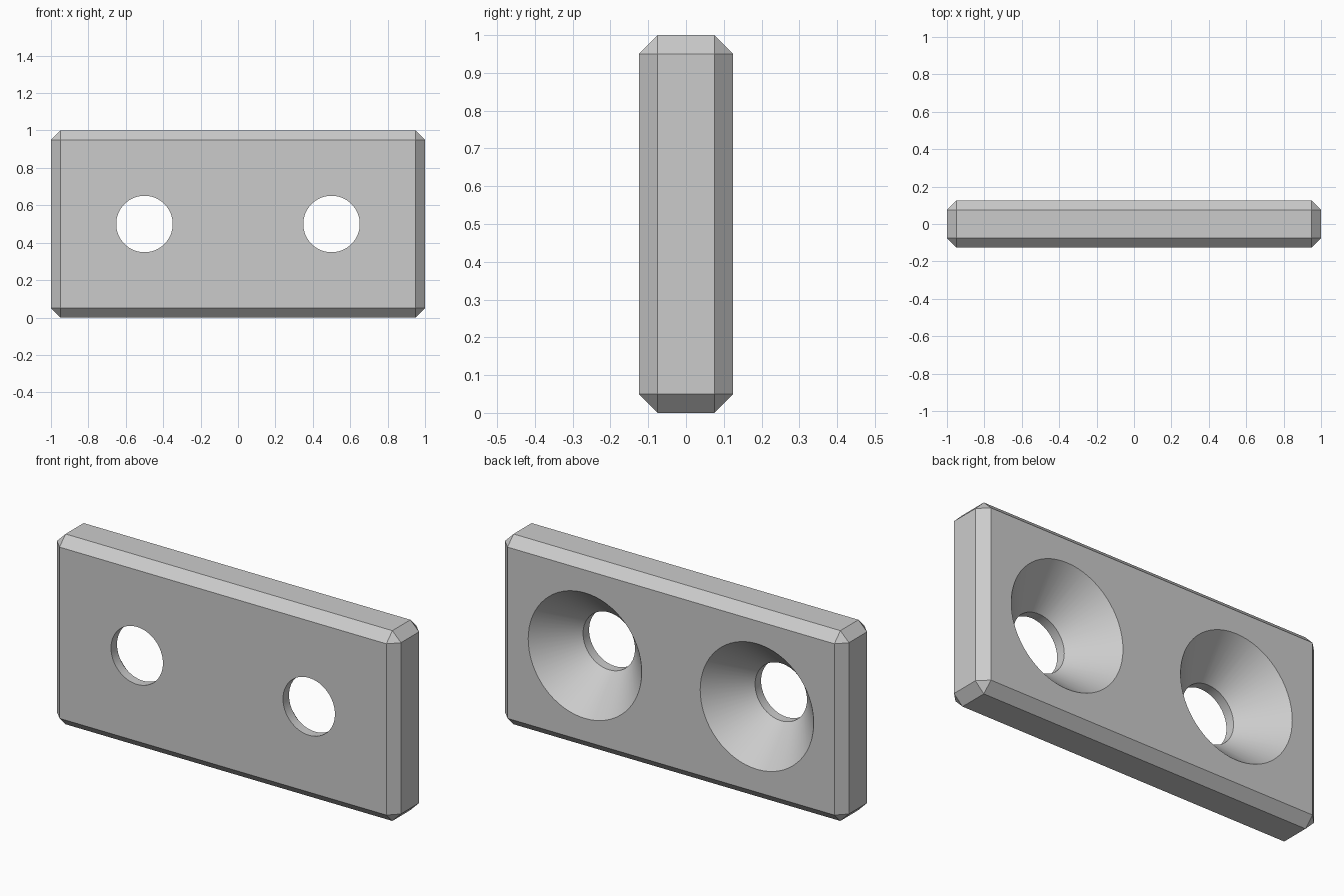
import bpy
import bmesh
from math import cos, sin, tau, radians

cube = bpy.data.objects.get("Cube")
if cube:
    bpy.data.objects.remove(cube, do_unlink=True)

LENGTH, DEPTH, HEIGHT, CHAMFER = 2.0, 0.25, 1.0, 0.05
HOLE_R, SINK_R, LAND = 0.151, 0.33, 0.05
SIDES = 64

grey = bpy.data.materials.new("plain_grey")
grey.use_nodes = True
colour = (0.6, 0.6, 0.6, 1)
grey.diffuse_color = colour
grey.node_tree.nodes["Principled BSDF"].inputs["Base Color"].default_value = colour


def add_object(name, bm):
    bmesh.ops.recalc_face_normals(bm, faces=bm.faces)
    mesh = bpy.data.meshes.new(name)
    bm.to_mesh(mesh)
    bm.free()
    mesh.materials.append(grey)
    obj = bpy.data.objects.new(name, mesh)
    bpy.context.collection.objects.link(obj)
    return obj


# Chamfered plate
bm = bmesh.new()
bmesh.ops.create_cube(bm, size=1)
bmesh.ops.scale(bm, vec=(LENGTH, DEPTH, HEIGHT), verts=bm.verts)
bmesh.ops.translate(bm, vec=(0, 0, HEIGHT / 2), verts=bm.verts)
bmesh.ops.bevel(bm, geom=bm.edges[:], offset=CHAMFER, segments=1, affect='EDGES')
plate = add_object("mounting_plate", bm)


def countersink_cutter(name, x):
    """Straight bore from the front, flaring to a cone at the back."""
    front, back, extra = -DEPTH / 2, DEPTH / 2, 0.1
    slope = (SINK_R - HOLE_R) / (DEPTH - LAND)
    profile = [(front - extra, HOLE_R), (front + LAND, HOLE_R),
               (back + extra, SINK_R + slope * extra)]
    bm = bmesh.new()
    rings = [[bm.verts.new((x + r * cos(tau * i / SIDES), y,
                            HEIGHT / 2 + r * sin(tau * i / SIDES)))
              for i in range(SIDES)] for y, r in profile]
    for a, b in zip(rings, rings[1:]):
        for i in range(SIDES):
            j = (i + 1) % SIDES
            bm.faces.new((a[i], a[j], b[j], b[i]))
    bm.faces.new(rings[0])
    bm.faces.new(rings[-1])
    cutter = add_object(name, bm)
    cutter.hide_render = True
    return cutter


# Two countersunk screw holes
bpy.ops.object.select_all(action='DESELECT')
bpy.context.view_layer.objects.active = plate
plate.select_set(True)
for side, x in (("left", 0.5), ("right", -0.5)):
    cutter = countersink_cutter(side + "_hole_cutter", x)
    mod = plate.modifiers.new(side + "_hole", 'BOOLEAN')
    mod.operation = 'DIFFERENCE'
    mod.solver = 'EXACT'
    mod.object = cutter
    bpy.ops.object.modifier_apply(modifier=mod.name)
    bpy.data.objects.remove(cutter, do_unlink=True)

# Smooth bores, crisp chamfers
bpy.ops.object.shade_smooth_by_angle(angle=radians(25))
